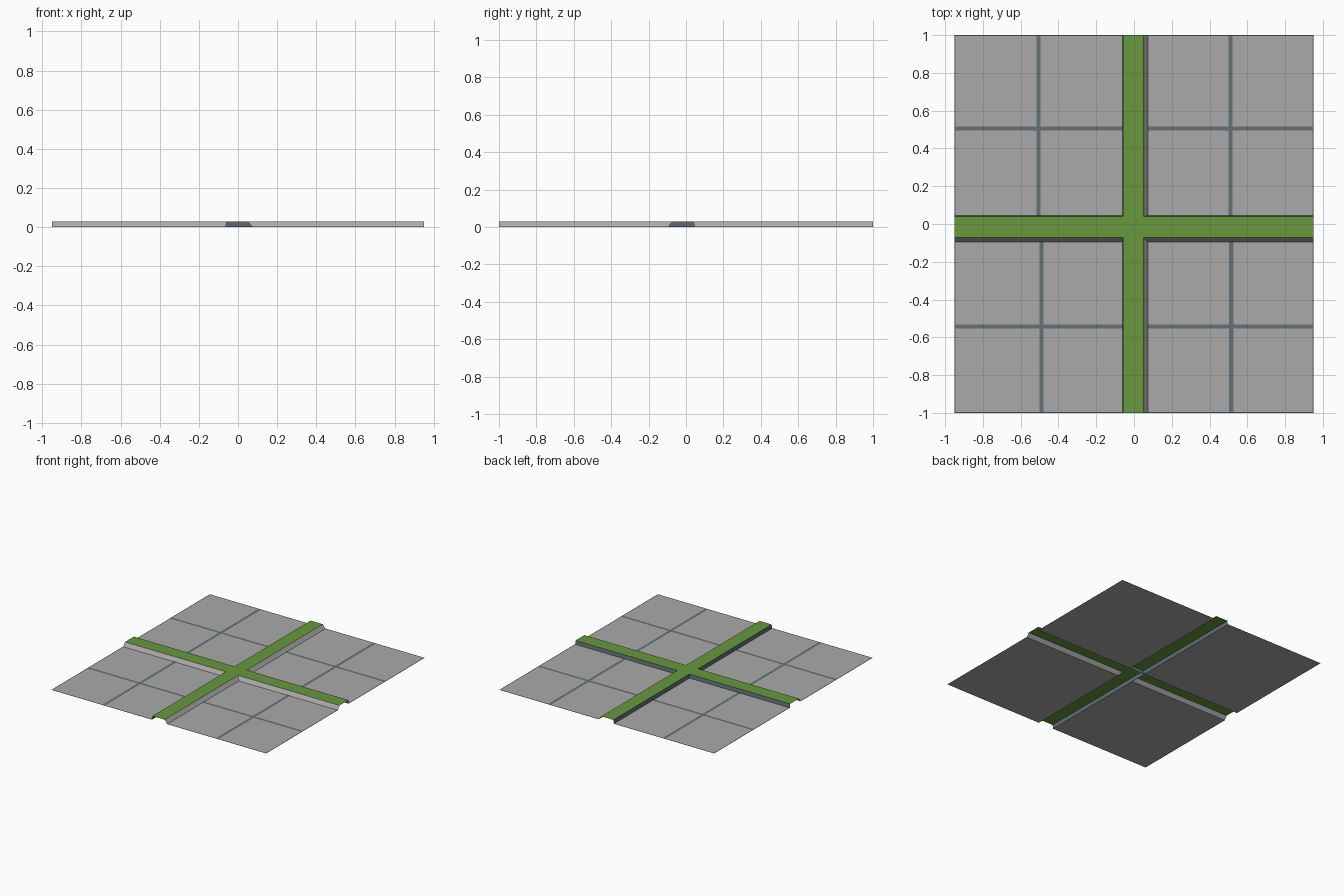
import bpy

if "Cube" in bpy.data.objects:
    bpy.data.objects.remove(bpy.data.objects["Cube"])


def material(name, rgb):
    m = bpy.data.materials.new(name)
    m.diffuse_color = (*rgb, 1)
    m.use_nodes = True
    m.node_tree.nodes["Principled BSDF"].inputs["Base Color"].default_value = m.diffuse_color
    return m


GREY = material("paving grey", (0.41, 0.40, 0.40))
GREEN = material("grass green", (0.135, 0.32, 0.045))
SLATE = material("slate blue grey", (0.122, 0.165, 0.19))

X, Y, H, STRIP_Z = 0.95, 1.0, 0.03, 0.002
# ridge edges: wall foot, wall top, slope top, slope foot
WX0, WX1, SX1, SX0 = -0.062, -0.058, 0.05, 0.073
WY0, WY1, SY1, SY0 = 0.044, 0.040, -0.072, -0.094


def sheet(name, quads, mat):
    """One object from a list of four-cornered faces."""
    verts = [p for q in quads for p in q]
    faces = [tuple(range(i * 4, i * 4 + 4)) for i in range(len(quads))]
    me = bpy.data.meshes.new(name)
    me.from_pydata(verts, [], faces)
    me.materials.append(mat)
    ob = bpy.data.objects.new(name, me)
    bpy.context.collection.objects.link(ob)
    return ob


def flat(x0, x1, y0, y1, z):
    return [(x0, y0, z), (x1, y0, z), (x1, y1, z), (x0, y1, z)]


# four paved quarters, each with a cross of joints and thin outer borders
quarters = {
    "back_left": (-X, WX0, WY0, Y, -0.505, 0.505),
    "back_right": (SX0, X, WY0, Y, 0.51, 0.505),
    "front_left": (-X, WX0, -Y, SY0, -0.49, -0.542),
    "front_right": (SX0, X, -Y, SY0, 0.515, -0.542),
}
W, B = 0.011, 0.006
for name, (x0, x1, y0, y1, jx, jy) in quarters.items():
    sheet(name + "_paving", [flat(x0, x1, y0, y1, 0)], GREY)
    ox = (-X, -X + B) if x0 < 0 else (X - B, X)
    oy = (-Y, -Y + B) if y0 < 0 else (Y - B, Y)
    sheet(name + "_joints", [
        flat(jx - W, jx + W, y0, y1, STRIP_Z),
        flat(x0, jx - W, jy - W, jy + W, STRIP_Z),
        flat(jx + W, x1, jy - W, jy + W, STRIP_Z),
        flat(*ox, y0, y1, STRIP_Z),
        flat(x0, x1, *oy, STRIP_Z),
    ], SLATE)

# raised green cross
sheet("green_cross", [
    flat(WX1, SX1, -Y, Y, H),
    flat(-X, WX1, SY1, WY1, H),
    flat(SX1, X, SY1, WY1, H),
], GREEN)

# steep slate walls, running on through the open-ended crossing
sheet("back_wall", [[(X, WY0, 0), (-X, WY0, 0), (-X, WY1, H), (X, WY1, H)]], SLATE)
sheet("left_wall", [[(WX0, Y, 0), (WX0, -Y, 0), (WX1, -Y, H), (WX1, Y, H)]], SLATE)

# grey embankments, broken at the crossing
sheet("front_slope", [
    [(-X, SY0, 0), (WX0, SY0, 0), (WX1, SY1, H), (-X, SY1, H)],
    [(SX0, SY0, 0), (X, SY0, 0), (X, SY1, H), (SX1, SY1, H)],
], GREY)
sheet("right_slope", [
    [(SX0, -Y, 0), (SX0, SY0, 0), (SX1, SY1, H), (SX1, -Y, H)],
    [(SX0, WY0, 0), (SX0, Y, 0), (SX1, Y, H), (SX1, WY1, H)],
], GREY)
